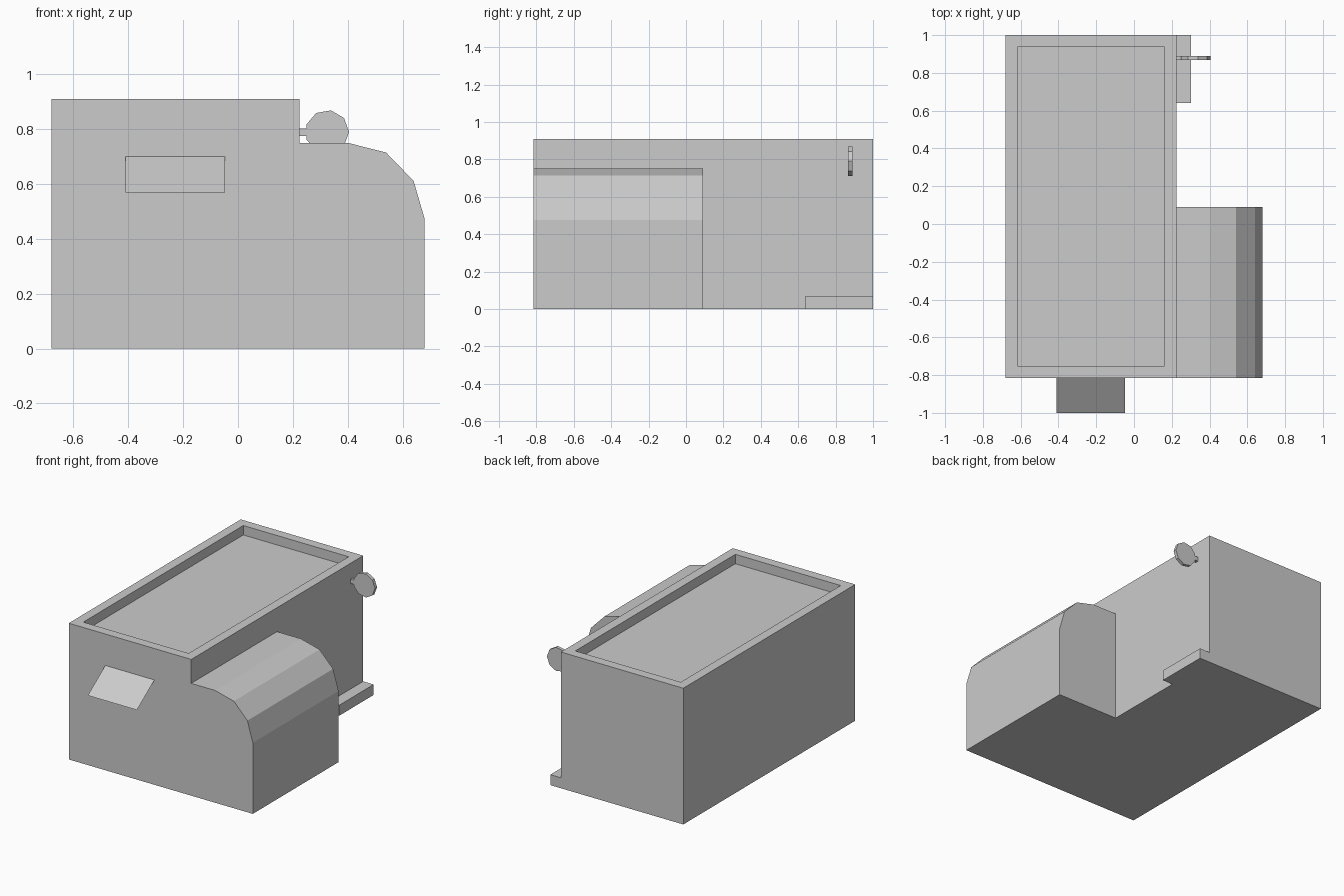
import bpy, bmesh, math

if "Cube" in bpy.data.objects:
    bpy.data.objects.remove(bpy.data.objects["Cube"])


def finish(name, bm):
    mesh = bpy.data.meshes.new(name)
    bm.to_mesh(mesh)
    bm.free()
    obj = bpy.data.objects.new(name, mesh)
    bpy.context.collection.objects.link(obj)
    return obj


def prism(name, profile, y0, y1):
    """Extrude an x-z profile from y0 to y1."""
    bm = bmesh.new()
    face = bm.faces.new([bm.verts.new((x, y0, z)) for x, z in profile])
    new = bmesh.ops.extrude_face_region(bm, geom=[face], use_keep_orig=True)["geom"]
    verts = [v for v in new if isinstance(v, bmesh.types.BMVert)]
    bmesh.ops.translate(bm, verts=verts, vec=(0, y1 - y0, 0))
    bmesh.ops.recalc_face_normals(bm, faces=bm.faces)
    return finish(name, bm)


def rect(x0, x1, z0, z1):
    return [(x0, z0), (x1, z0), (x1, z1), (x0, z1)]


# Main building with a parapet around a sunken flat roof
body = prism("main_building", rect(-0.68, 0.225, 0, 0.91), -0.815, 1.0)
bm = bmesh.new()
bm.from_mesh(body.data)
bm.normal_update()
roof = max(bm.faces, key=lambda f: f.normal.z)
bmesh.ops.inset_region(bm, faces=[roof], thickness=0.063, use_even_offset=True)
rim = list(roof.verts)
floor = bmesh.ops.extrude_face_region(bm, geom=[roof])["geom"]
bmesh.ops.translate(bm, verts=[v for v in floor if isinstance(v, bmesh.types.BMVert)],
                    vec=(0, 0, -0.063))
if roof.is_valid and all(v in rim for v in roof.verts):
    bmesh.ops.delete(bm, geom=[roof], context='FACES_ONLY')
bmesh.ops.recalc_face_normals(bm, faces=bm.faces)
bm.to_mesh(body.data)
bm.free()

# Side wing with a faceted, rounded roof
prism("side_wing", [(0.225, 0), (0.68, 0), (0.68, 0.475), (0.64, 0.612),
                    (0.54, 0.715), (0.402, 0.75), (0.225, 0.75)], -0.815, 0.09)

# Low doorstep at the rear of the right side
prism("doorstep", rect(0.225, 0.302, 0, 0.07), 0.64, 1.0)

# Round hanging sign and its bracket
prism("sign_disc", [(0.325 + 0.08 * math.cos(math.tau * i / 9),
                     0.79 + 0.08 * math.sin(math.tau * i / 9)) for i in range(9)],
      0.867, 0.889)
prism("sign_bracket", rect(0.225, 0.252, 0.775, 0.803), 0.867, 0.889)

# Thin sloping awning on the front wall
bm = bmesh.new()
bm.faces.new([bm.verts.new(p) for p in ((-0.41, -1.0, 0.57), (-0.047, -1.0, 0.57),
                                        (-0.047, -0.815, 0.70), (-0.41, -0.815, 0.70))])
finish("awning", bm)
